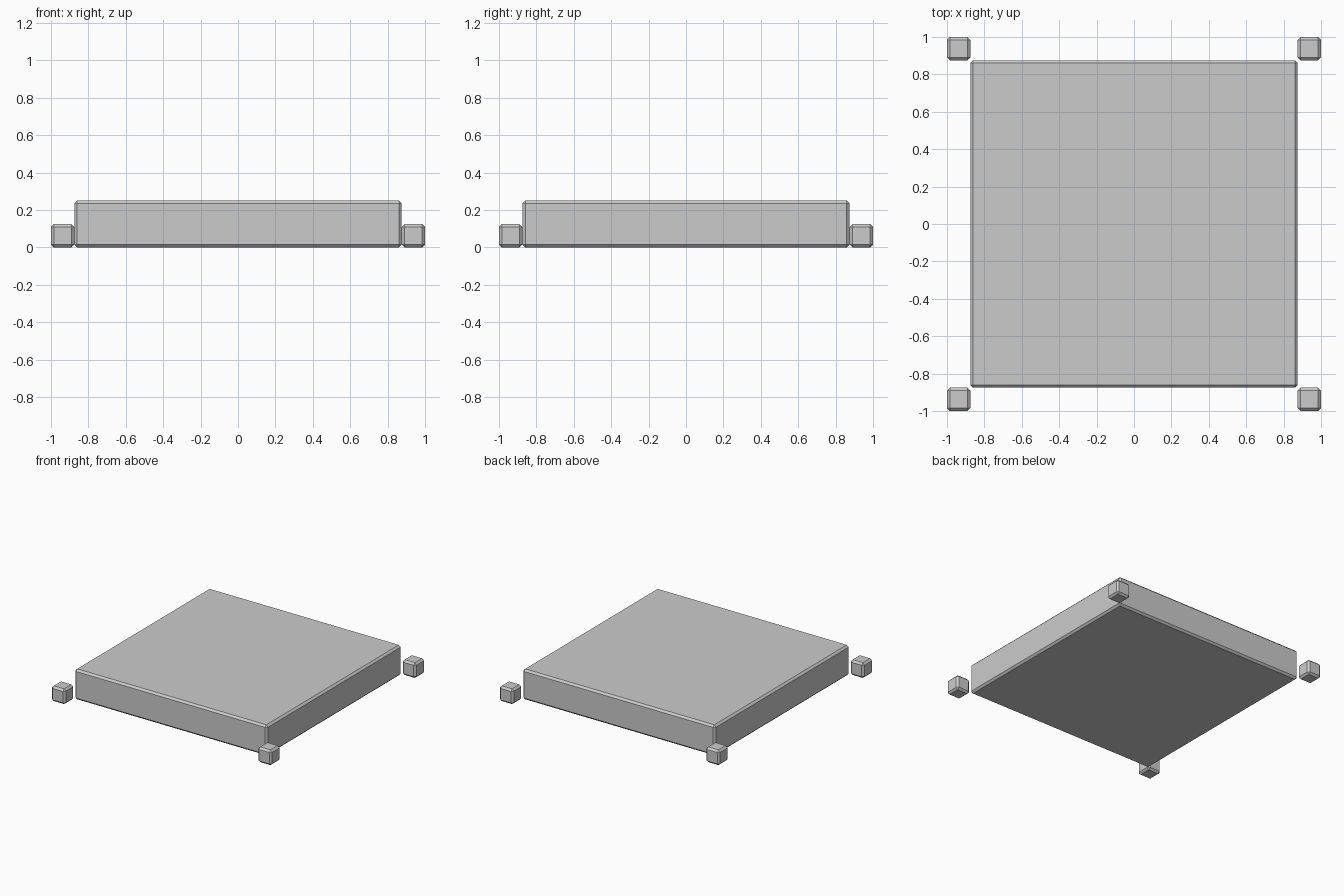
import bpy, bmesh
from mathutils import Vector

if "Cube" in bpy.data.objects:
    bpy.data.objects.remove(bpy.data.objects["Cube"])

CHAMFER = 0.0156


def chamfered_box(name, size, centre):
    """Box with a single flat chamfer on every edge."""
    bm = bmesh.new()
    bmesh.ops.create_cube(bm, size=1)
    bmesh.ops.scale(bm, vec=Vector(size), verts=bm.verts)
    bmesh.ops.bevel(bm, geom=bm.edges[:], offset=CHAMFER, segments=1,
                    affect='EDGES', offset_type='OFFSET')
    mesh = bpy.data.meshes.new(name)
    bm.to_mesh(mesh)
    bm.free()
    obj = bpy.data.objects.new(name, mesh)
    obj.location = centre
    bpy.context.collection.objects.link(obj)
    return obj


# Main square slab
chamfered_box("slab", (1.75, 1.75, 0.25), (0, 0, 0.125))

# Small cube at each corner
for side, x in (("left", -1), ("right", 1)):
    for end, y in (("front", -1), ("back", 1)):
        chamfered_box(f"corner_cube_{end}_{side}", (0.125,) * 3,
                      (x * 0.9375, y * 0.9375, 0.0625))
